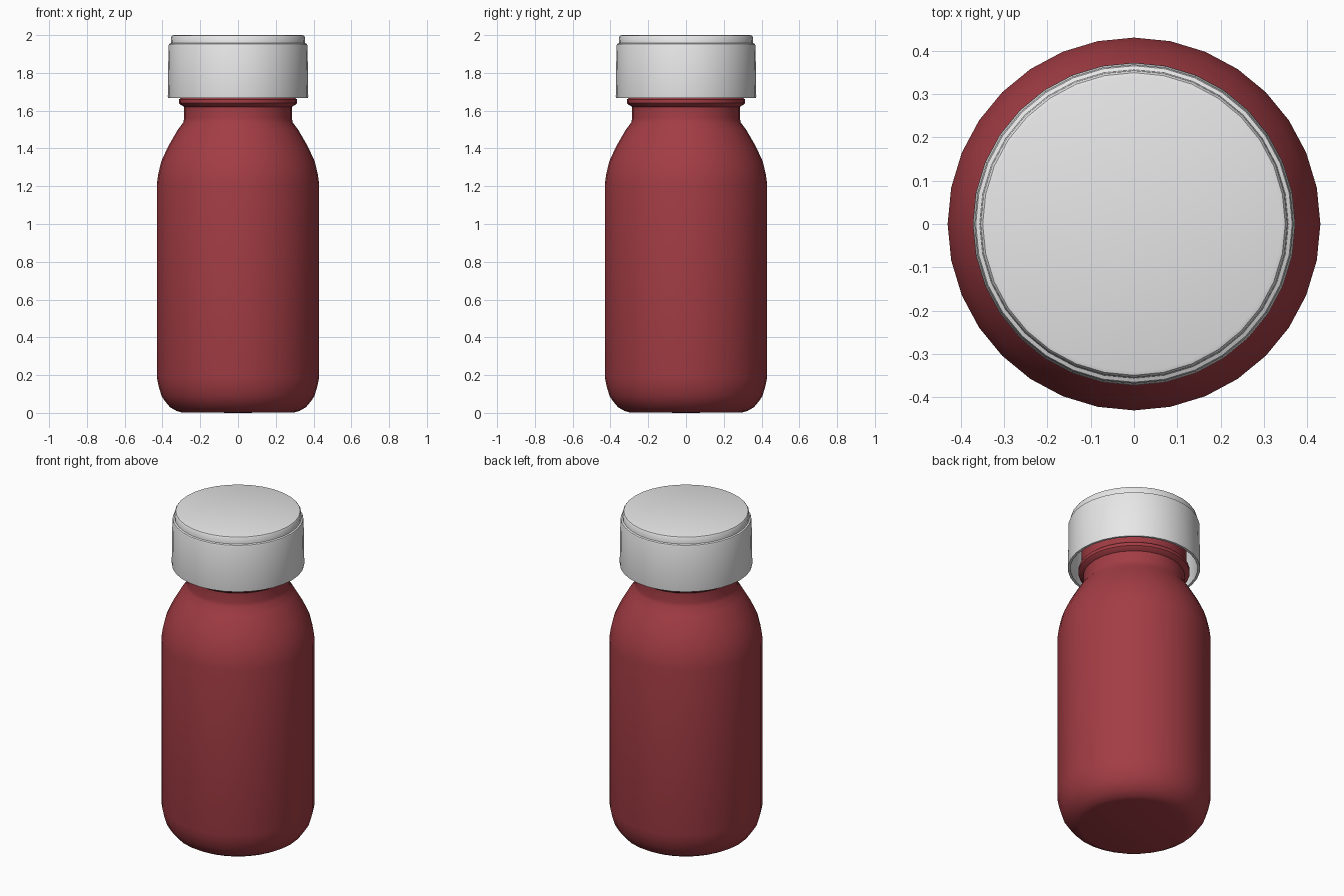
import bpy, math

if "Cube" in bpy.data.objects:
    bpy.data.objects.remove(bpy.data.objects["Cube"])

SIDES = 32


def material(name, rgb):
    m = bpy.data.materials.new(name)
    m.diffuse_color = (*rgb, 1)
    m.use_nodes = True
    m.node_tree.nodes["Principled BSDF"].inputs["Base Color"].default_value = m.diffuse_color
    return m


def lathe(name, profile, mat, angle=35):
    """Spin an (r, z) profile around z; points with r = 0 become poles."""
    verts, rings, faces = [], [], []
    for r, z in profile:
        start = len(verts)
        if r == 0:
            verts.append((0, 0, z))
            rings.append([start] * SIDES)
        else:
            for i in range(SIDES):
                a = 2 * math.pi * i / SIDES
                verts.append((r * math.cos(a), r * math.sin(a), z))
            rings.append(list(range(start, start + SIDES)))
    for lo, hi in zip(rings, rings[1:]):
        for i in range(SIDES):
            j = (i + 1) % SIDES
            f = list(dict.fromkeys((lo[i], lo[j], hi[j], hi[i])))
            faces.append(f)
    me = bpy.data.meshes.new(name)
    me.from_pydata(verts, [], faces)
    me.materials.append(mat)
    ob = bpy.data.objects.new(name, me)
    bpy.context.collection.objects.link(ob)
    bpy.ops.object.select_all(action='DESELECT')
    ob.select_set(True)
    bpy.context.view_layer.objects.active = ob
    bpy.ops.object.shade_smooth_by_angle(angle=math.radians(angle))
    return ob


red = material("dark red", (0.365, 0.046, 0.058))
white = material("cap white", (0.8, 0.8, 0.8))

# Bottle: rounded base, straight wall, shoulder, neck, collar and closed mouth
lathe("bottle", [
    (0, 0.0), (0.30, 0.003), (0.325, 0.01), (0.36, 0.03), (0.385, 0.06),
    (0.405, 0.09), (0.42, 0.14), (0.43, 0.19), (0.43, 1.21), (0.423, 1.26),
    (0.407, 1.33), (0.37, 1.41), (0.32, 1.497), (0.29, 1.537), (0.285, 1.56),
    (0.285, 1.62), (0.305, 1.632), (0.312, 1.64), (0.312, 1.66),
    (0.300, 1.67), (0.295, 1.68), (0.295, 1.92), (0.285, 1.93), (0, 1.93),
], red, 40)

# Cap: hollow underneath, slim step near the top, small rim bevel
lathe("cap", [
    (0, 1.95), (0.345, 1.95), (0.355, 1.93), (0.357, 1.668), (0.371, 1.668),
    (0.372, 1.675), (0.368, 1.945), (0.365, 1.953), (0.356, 1.957),
    (0.354, 1.99), (0.349, 1.997), (0.34, 2.0), (0, 2.0),
], white, 35)
